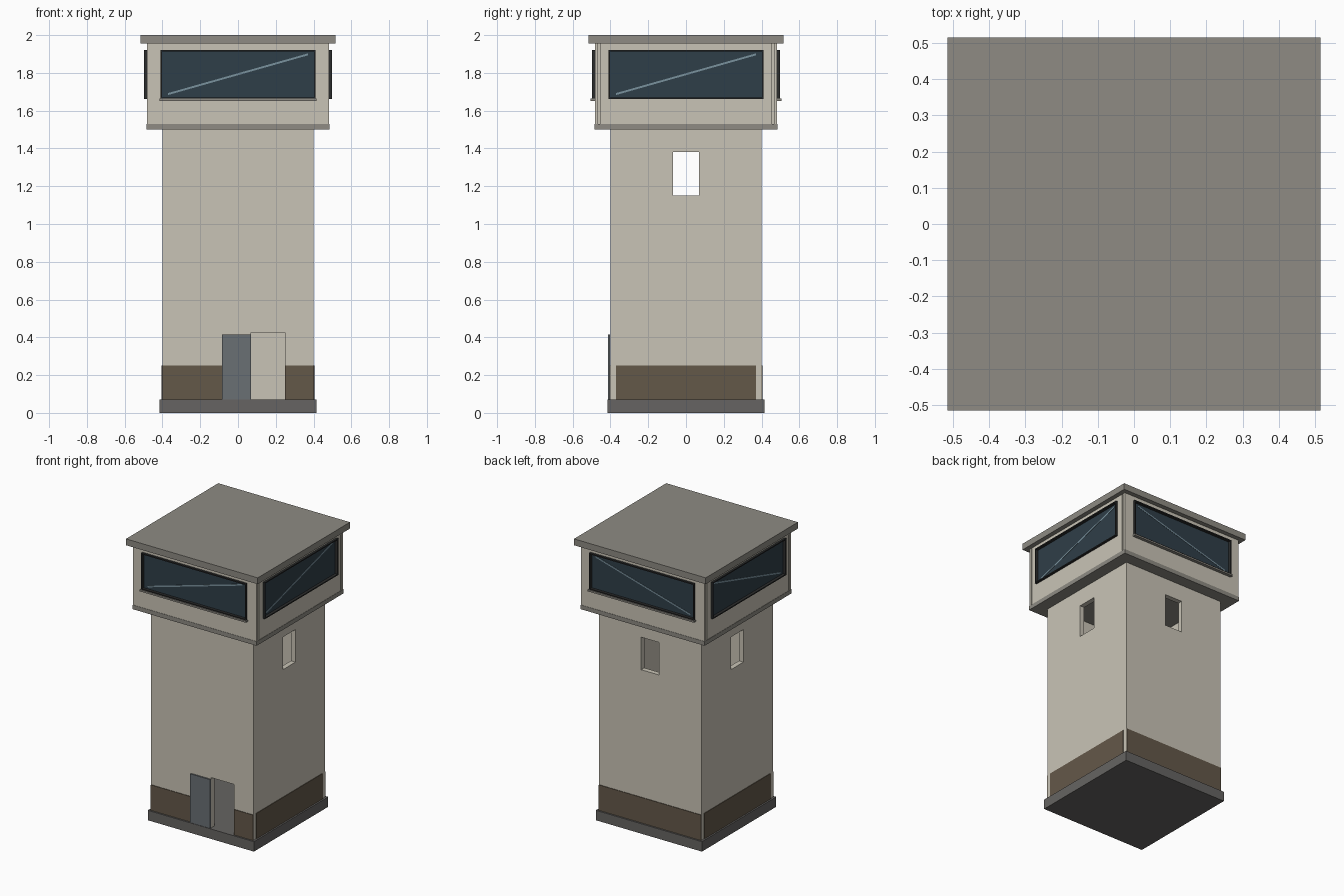
import bpy, bmesh, math
from mathutils import Matrix, Vector

if "Cube" in bpy.data.objects:
    bpy.data.objects.remove(bpy.data.objects["Cube"])


def lin(h):
    c = [int(h[i:i + 2], 16) / 255 for i in (0, 2, 4)]
    return [v / 12.92 if v < 0.04045 else ((v + 0.055) / 1.055) ** 2.4 for v in c] + [1]


def material(name, h):
    m = bpy.data.materials.new(name)
    m.diffuse_color = lin(h)
    m.use_nodes = True
    m.node_tree.nodes["Principled BSDF"].inputs["Base Color"].default_value = m.diffuse_color
    return m


WALL = material("plaster", "C9C4B6")
ROOF = material("roof_grey", "8E8B83")
BASE = material("concrete", "666462")
BAND = material("brown", "645849")
DOOR = material("door_grey", "6A7074")
FRAME = material("dark_frame", "2B2C2C")
GLASS = material("glass", "2F3E48")
GLINT = material("glint", "7A929E")


def box(name, x, y, z, mat=None, turn=0.0):
    """Box from (min, max) ranges, optionally turned about the z axis."""
    bm = bmesh.new()
    bmesh.ops.create_cube(bm, size=1)
    for v in bm.verts:
        v.co = Vector([(r[0] + r[1]) / 2 + c * (r[1] - r[0]) for r, c in zip((x, y, z), v.co)])
    bm.transform(Matrix.Rotation(turn, 4, 'Z'))
    me = bpy.data.meshes.new(name)
    bm.to_mesh(me)
    bm.free()
    ob = bpy.data.objects.new(name, me)
    bpy.context.collection.objects.link(ob)
    if mat:
        me.materials.append(mat)
    return ob


def cut(target, *args, **kw):
    """Subtract a box from the target and discard the cutter."""
    tool = box("cutter", *args, **kw)
    mod = target.modifiers.new("cut", 'BOOLEAN')
    mod.operation, mod.solver, mod.object = 'DIFFERENCE', 'EXACT', tool
    bpy.context.view_layer.objects.active = target
    bpy.ops.object.modifier_apply(modifier=mod.name)
    bpy.data.objects.remove(tool)


def sym(a):
    return (-a, a)


# Base slab and hollow shaft
box("base_slab", sym(.415), sym(.415), (0, .07), BASE)
shaft = box("tower_shaft", sym(.4), sym(.4), (.07, 1.505), WALL)
cut(shaft, sym(.365), sym(.365), (0, 1.6))
# Doorway in front, small windows on the other three sides
cut(shaft, (.07, .25), (-.5, -.3), (.05, .425))
for k in (1, 2, 3):
    cut(shaft, sym(.07), (-.5, -.3), (1.15, 1.38), turn=k * math.pi / 2)

# Brown band around the foot, broken by the doorway
box("front_band_left", (-.4, .07), (-.404, -.4), (.07, .25), BAND)
box("front_band_right", (.25, .4), (-.404, -.4), (.07, .25), BAND)
box("back_band", sym(.4), (.4, .404), (.07, .25), BAND)
for s, side in ((-1, "left"), (1, "right")):
    box(side + "_band", sorted((s * .4, s * .404)), sym(.37), (.07, .25), BAND)

# Door standing open beside the doorway
box("door", (-.085, .07), (-.412, -.402), (.07, .415), DOOR)

# Cabin, floor trim and flat roof
box("cabin_trim", sym(.485), sym(.485), (1.5, 1.53), ROOF)
cabin = box("cabin", sym(.483), sym(.483), (1.53, 1.957), WALL)
box("roof", sym(.515), sym(.515), (1.955, 2), ROOF)
# Corner grooves on the side walls
for sx in (-1, 1):
    for sy in (-1, 1):
        cut(cabin, sorted((sx * .472, sx * .6)), sorted((sy * .455, sy * .465)), (1.5, 2))

# Framed windows with a diagonal glint on all four sides
for k, side in enumerate(("front", "right", "back", "left")):
    t = k * math.pi / 2
    cut(cabin, sym(.405), (-.6, -.472), (1.668, 1.917), turn=t)
    frame = box(side + "_window_frame", sym(.41), (-.498, -.472), (1.663, 1.922), FRAME, t)
    cut(frame, sym(.402), (-.6, -.4), (1.671, 1.914), turn=t)
    box(side + "_glass", sym(.403), (-.478, -.471), (1.67, 1.915), GLASS, t)
    slope = math.atan2(.21, .74) * (1 if k < 2 else -1)
    glint = box(side + "_glint", sym(.385), (-.48, -.477), sym(.005), GLINT)
    glint.data.transform(Matrix.Rotation(t, 4, 'Z') @ Matrix.Translation((0, 0, 1.793))
                         @ Matrix.Rotation(-slope, 4, 'Y'))
    if k % 2 == 0:
        box(side + "_sill", sym(.415), (-.505, -.48), (1.652, 1.664), ROOF, t)
